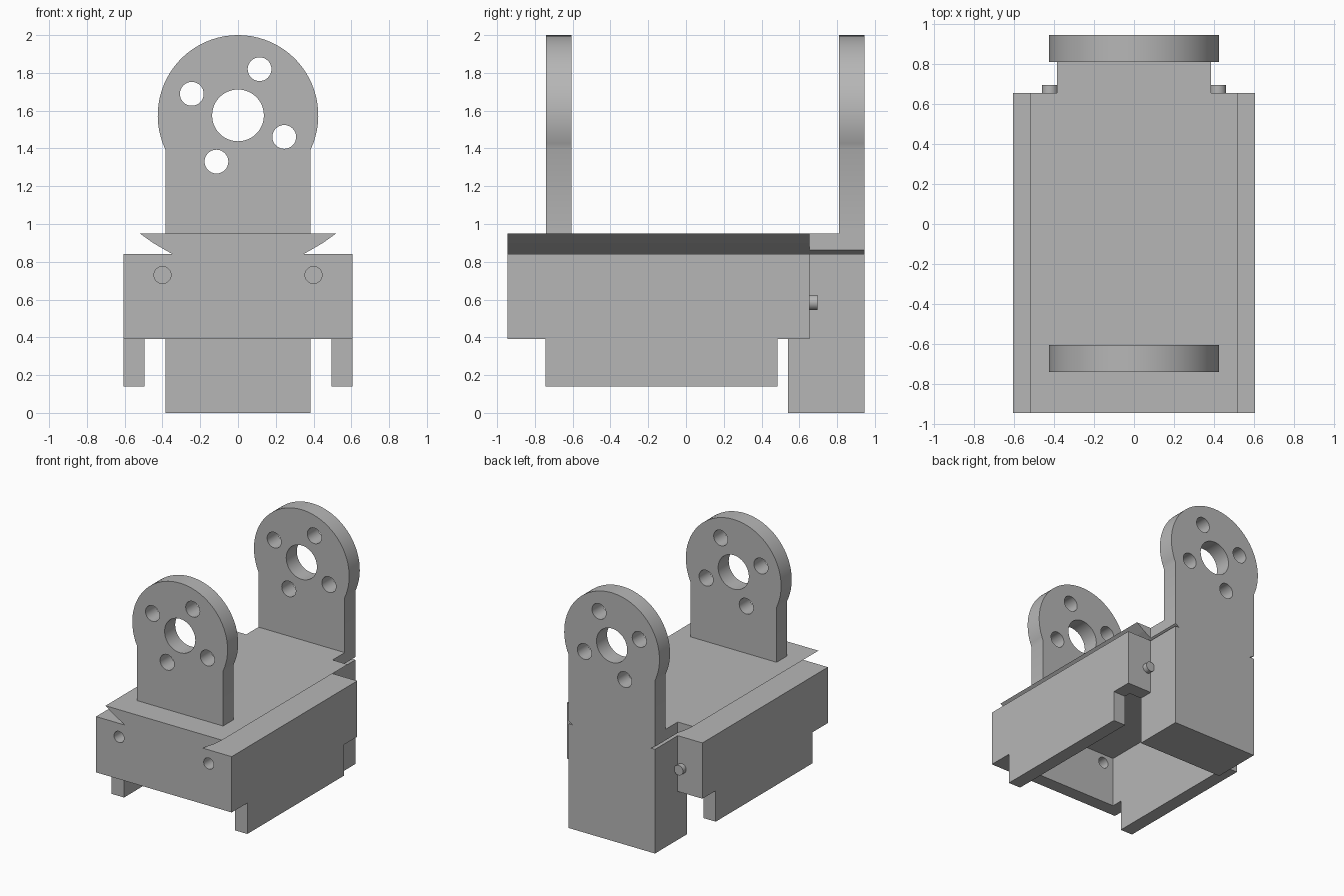
import bpy, bmesh, math
from mathutils import Vector

if "Cube" in bpy.data.objects:
    bpy.data.objects.remove(bpy.data.objects["Cube"])

grey = bpy.data.materials.new("plain grey")
grey.use_nodes = True
grey.diffuse_color = (0.47, 0.47, 0.47, 1)
grey.node_tree.nodes["Principled BSDF"].inputs["Base Color"].default_value = (0.47, 0.47, 0.47, 1)


def extrude_y(name, profile, y0, y1):
    """Solid made by sweeping an (x, z) outline from y0 to y1."""
    bm = bmesh.new()
    face = bm.faces.new([bm.verts.new((x, y0, z)) for x, z in profile])
    swept = bmesh.ops.extrude_face_region(bm, geom=[face])["geom"]
    verts = [v for v in swept if isinstance(v, bmesh.types.BMVert)]
    bmesh.ops.translate(bm, verts=verts, vec=Vector((0, y1 - y0, 0)))
    bmesh.ops.recalc_face_normals(bm, faces=bm.faces)
    mesh = bpy.data.meshes.new(name)
    bm.to_mesh(mesh)
    bm.free()
    mesh.materials.append(grey)
    obj = bpy.data.objects.new(name, mesh)
    bpy.context.collection.objects.link(obj)
    return obj


def box(name, x0, x1, y0, y1, z0, z1):
    return extrude_y(name, [(x0, z0), (x1, z0), (x1, z1), (x0, z1)], y0, y1)


def rod(name, x, z, r, y0, y1, sides=32):
    ring = [i * math.tau / sides for i in range(sides)]
    return extrude_y(name, [(x + r * math.cos(a), z + r * math.sin(a)) for a in ring], y0, y1)


def select(obj):
    bpy.ops.object.select_all(action="DESELECT")
    obj.select_set(True)
    bpy.context.view_layer.objects.active = obj


def cut(obj, cutters):
    for cutter in cutters:
        mod = obj.modifiers.new("cut", "BOOLEAN")
        mod.operation = "DIFFERENCE"
        mod.solver = "EXACT"
        mod.object = cutter
        select(obj)
        bpy.ops.object.modifier_apply(modifier=mod.name)
        bpy.data.objects.remove(cutter)


def smooth(obj):
    select(obj)
    bpy.ops.object.shade_smooth_by_angle(angle=math.radians(30))


FRONT, BACK, BODY_BACK = -0.945, 0.945, 0.655
HALF, NECK = 0.605, 0.385
WALL = 0.11
BASE, DECK, TOP = 0.39, 0.84, 0.95

# Open-bottomed housing with two holes in its front wall
housing = box("housing", -HALF, HALF, FRONT, BODY_BACK, BASE, DECK)
inner = HALF - WALL
cut(housing, [box("cavity", -inner, inner, FRONT + WALL, 0.54, 0.2, 0.8)]
    + [rod("hole", s * 0.4, 0.73, 0.045, FRONT - 0.1, FRONT + 0.2) for s in (-1, 1)])
smooth(housing)

# Side skirts and rear pegs
for side, s in (("left", 1), ("right", -1)):
    box(side + "_skirt", *sorted((s * inner, s * HALF)), -0.745, 0.485, 0.14, BASE)
    smooth(rod(side + "_peg", s * 0.42, 0.585, 0.04, 0.6, 0.695))

# Solid block at the back
box("rear_block", -NECK, NECK, 0.54, BACK, 0, DECK)

# Flared dovetail deck, trimmed narrower at the back
flare = [(0.345, DECK), (NECK, 0.862), (0.45, 0.9), (0.52, TOP)]
trimmed = flare[:2] + [(NECK, TOP)]
for name, edge, y0, y1 in (("deck", flare, FRONT, BODY_BACK),
                           ("rear_deck", trimmed, BODY_BACK, BACK)):
    extrude_y(name, edge + [(-x, z) for x, z in reversed(edge)], y0, y1)

# Upright brackets with round heads, a centre bore and four bolt holes
HEAD_Z, HEAD_R = 1.575, 0.425
start = -math.acos(NECK / HEAD_R)
sweep = math.pi - 2 * start
arc = [start + sweep * i / 48 for i in range(49)]
outline = [(-NECK, TOP), (NECK, TOP)]
outline += [(HEAD_R * math.cos(a), HEAD_Z + HEAD_R * math.sin(a)) for a in arc]
for name, y0, y1 in (("front_bracket", -0.74, -0.605), ("rear_bracket", 0.81, BACK)):
    bracket = extrude_y(name, outline, y0, y1)
    bores = [rod("bore", 0, HEAD_Z, 0.137, y0 - 0.1, y1 + 0.1, 48)]
    for i in range(4):
        a = math.radians(65 + 90 * i)
        bores.append(rod("bolt_hole", 0.27 * math.cos(a), HEAD_Z + 0.27 * math.sin(a),
                         0.063, y0 - 0.1, y1 + 0.1))
    cut(bracket, bores)
    smooth(bracket)
